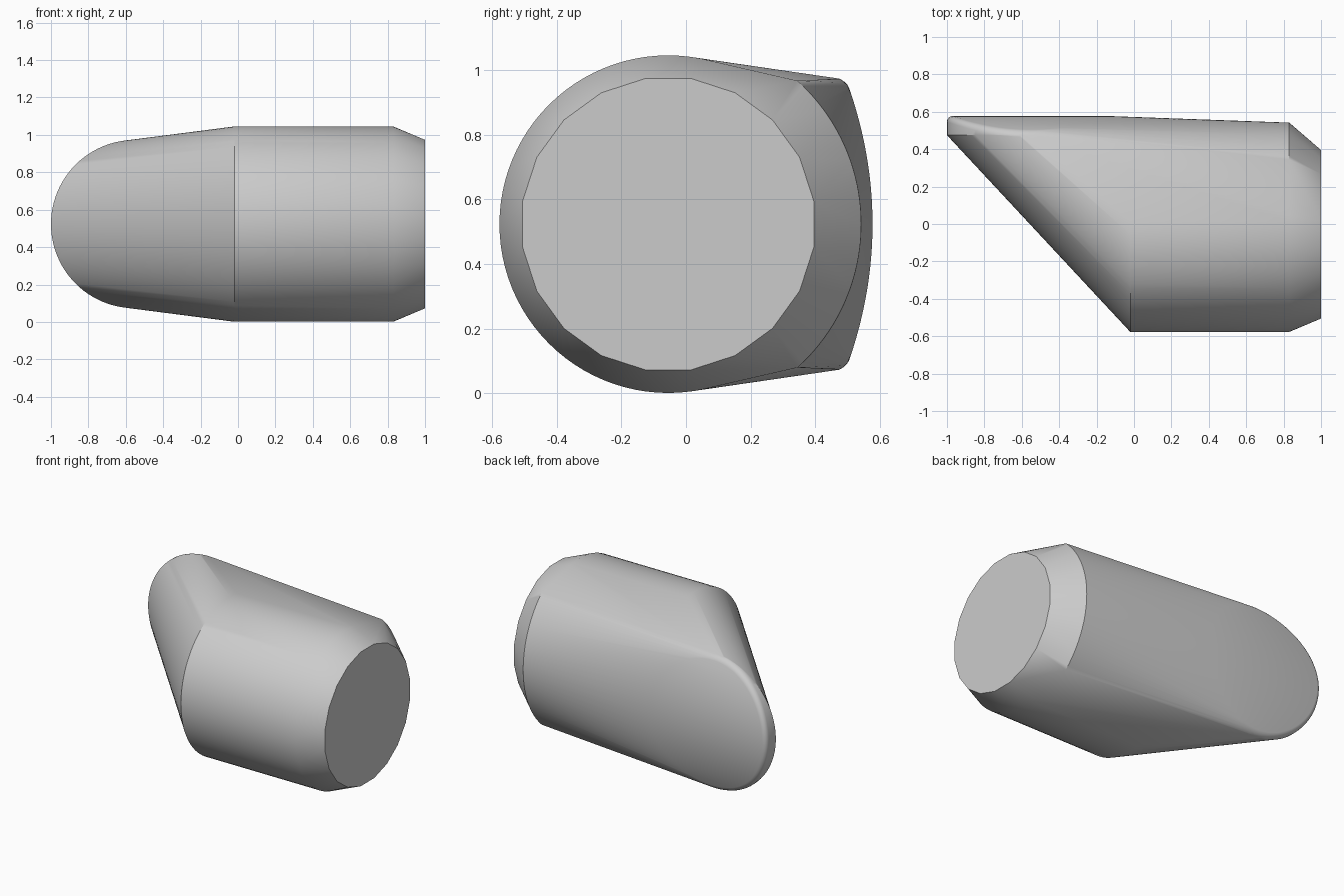
import bpy
import bmesh
from math import sin, cos, pi, radians

cube = bpy.data.objects.get("Cube")
if cube:
    bpy.data.objects.remove(cube, do_unlink=True)

AXIS_Y, AXIS_Z = -0.055, 0.523


def arc(r, start, end, n):
    """Points of a circular arc, both ends included."""
    return [(r * cos(start + (end - start) * i / n),
             r * sin(start + (end - start) * i / n)) for i in range(n + 1)]


def section(x, r, start=0, end=2 * pi, n=96):
    """Arc across the body at a given x."""
    return [(x, AXIS_Y + a, AXIS_Z + b) for a, b in arc(r, start, end, n)]


def dome(z):
    """Depth of the gently curved back pad at height z from the axis."""
    return 0.577 - z * z / 2.45


def pad_rim(r, inset):
    """Rim of the back pad, following its dome."""
    return [(-0.55 + a, dome(b) - inset, AXIS_Z + b)
            for a, b in arc(r, 0, 2 * pi, 96)]


# Round barrel, its wider back edge and the smaller flat end
points = section(-0.02, 0.522) + section(0.83, 0.522)
points += section(0.83, 0.597, radians(-48), radians(48), 40)
points += section(1.0, 0.456, pi / 20, 2 * pi + pi / 20, 20)

# Rounded back pad reaching out to the tip
points += [(-0.55 + a, 0.475, AXIS_Z + b) for a, b in arc(0.45, 0, 2 * pi, 96)]
for a, b in arc(0.03, 0, pi / 2, 4):
    points += pad_rim(0.42 + a, 0.03 - b)

# Skin stretched over all the sections
bm = bmesh.new()
for p in points:
    bm.verts.new(p)
bmesh.ops.remove_doubles(bm, verts=bm.verts, dist=0.0005)
hull = bmesh.ops.convex_hull(bm, input=bm.verts)
loose = {v for v in hull["geom_interior"] + hull["geom_unused"]
         if isinstance(v, bmesh.types.BMVert)}
bmesh.ops.delete(bm, geom=list(loose), context="VERTS")
bmesh.ops.dissolve_limit(bm, angle_limit=radians(0.2),
                         verts=bm.verts, edges=bm.edges)
bmesh.ops.recalc_face_normals(bm, faces=bm.faces)
mesh = bpy.data.meshes.new("slanted_body")
bm.to_mesh(mesh)
bm.free()
body = bpy.data.objects.new("slanted_body", mesh)
bpy.context.collection.objects.link(body)

# Plain grey finish
grey = bpy.data.materials.new("light_grey")
grey.use_nodes = True
colour = (0.6, 0.6, 0.6, 1)
grey.diffuse_color = colour
grey.node_tree.nodes["Principled BSDF"].inputs["Base Color"].default_value = colour
mesh.materials.append(grey)

bpy.ops.object.select_all(action="DESELECT")
body.select_set(True)
bpy.context.view_layer.objects.active = body
bpy.ops.object.shade_smooth_by_angle(angle=radians(30))
